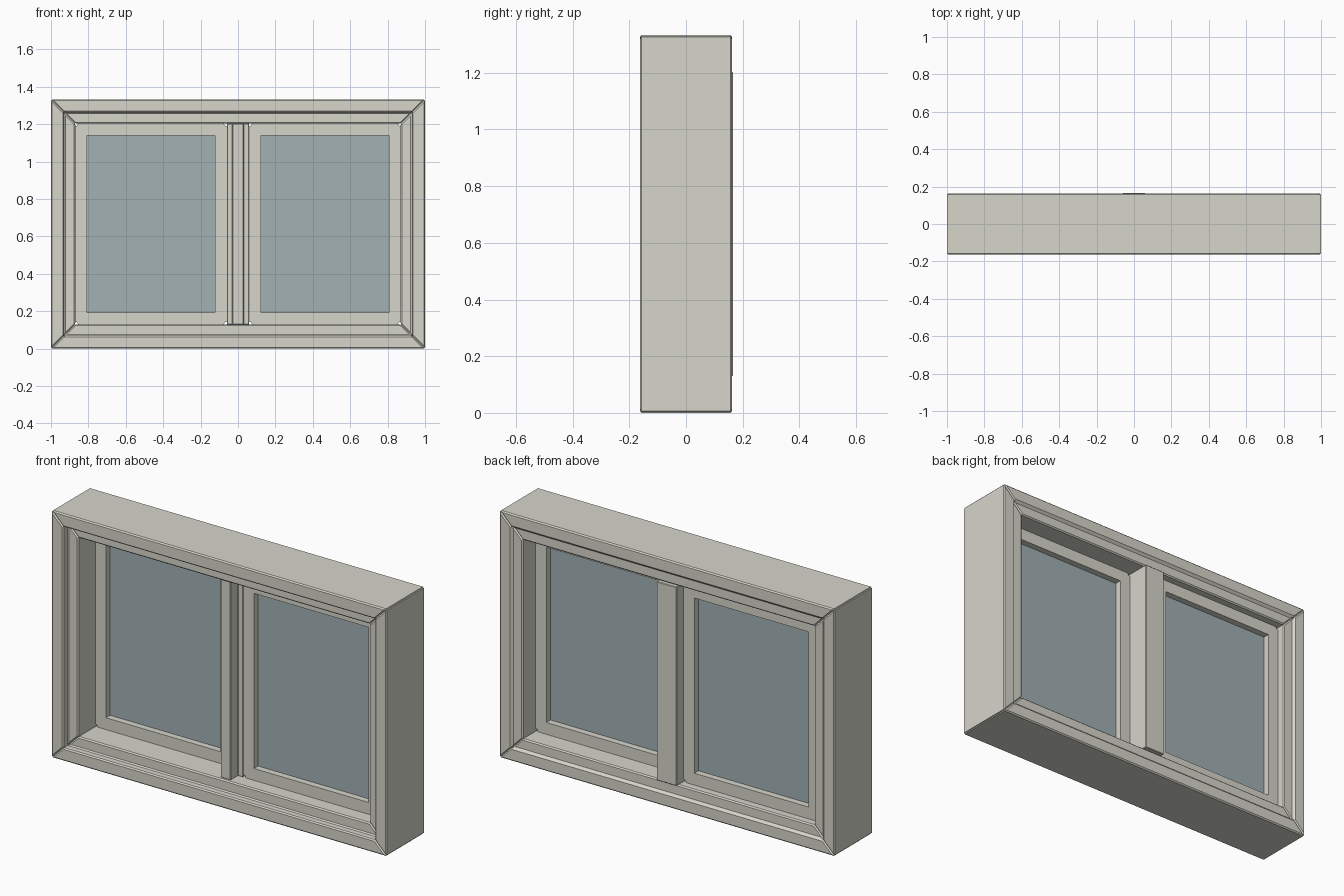
import bpy, bmesh, math
from mathutils import Vector

if "Cube" in bpy.data.objects:
    bpy.data.objects.remove(bpy.data.objects["Cube"])

H = 1.333      # overall height
INSET = 0.13   # total width of the outer frame


def material(name, rgb):
    m = bpy.data.materials.new(name)
    m.diffuse_color = (*rgb, 1)
    m.use_nodes = True
    m.node_tree.nodes["Principled BSDF"].inputs["Base Color"].default_value = m.diffuse_color
    return m


FRAME = material("warm_grey_frame", (0.68, 0.67, 0.60))
GLASS = material("blue_grey_glass", (0.36, 0.44, 0.45))


def finish(name, bm, mat, bevel=0.0, angle=30):
    bmesh.ops.recalc_face_normals(bm, faces=bm.faces[:])
    me = bpy.data.meshes.new(name)
    bm.to_mesh(me)
    bm.free()
    me.materials.append(mat)
    ob = bpy.data.objects.new(name, me)
    bpy.context.collection.objects.link(ob)
    if bevel:
        mod = ob.modifiers.new("chamfer", 'BEVEL')
        mod.width = bevel
        mod.segments = 1
        mod.limit_method = 'ANGLE'
        mod.angle_limit = math.radians(angle)
    return ob


def prism(name, ring_a, ring_b, mat, bevel=0.0, angle=30):
    """Solid bar between two matching end outlines."""
    bm = bmesh.new()
    a = [bm.verts.new(p) for p in ring_a]
    b = [bm.verts.new(p) for p in ring_b]
    n = len(a)
    for i in range(n):
        j = (i + 1) % n
        bm.faces.new((a[i], a[j], b[j], b[i]))
    bm.faces.new(a)
    bm.faces.new(b)
    return finish(name, bm, mat, bevel, angle)


def mitred_frame(name, x0, x1, z0, z1, profile, bevel, angle=30):
    """Four mitred bars; profile points are (inset from outer edge, y)."""
    corners = [(x0, z0, 1, 1), (x1, z0, -1, 1), (x1, z1, -1, -1), (x0, z1, 1, -1)]
    rings = [[Vector((cx + sx * d, y, cz + sz * d)) for d, y in profile]
             for cx, cz, sx, sz in corners]
    for i, side in enumerate(("bottom", "right", "top", "left")):
        prism(f"{name}_{side}", rings[i], rings[(i + 1) % 4], FRAME, bevel, angle)


def box(name, x0, x1, y0, y1, z0, z1, mat, bevel=0.0):
    outline = [(x0, y0), (x1, y0), (x1, y1), (x0, y1)]
    prism(name, [(x, y, z0) for x, y in outline],
          [(x, y, z1) for x, y in outline], mat, bevel)


# Stepped outer frame
mitred_frame("outer_frame", -1, 1, 0, H,
             [(0, -.163), (.07, -.163), (.07, -.12), (INSET, -.12),
              (INSET, .15), (.07, .15), (.07, .163), (0, .163)], 0.007)

# Two sashes with glass, set at different depths
W, HALF = 0.064, 0.04
for side, x0, x1, yc in (("left", -.87, -.06, .066), ("right", .06, .87, 0.0)):
    mitred_frame(f"{side}_sash", x0, x1, INSET, H - INSET,
                 [(0, yc - HALF), (W, yc - HALF), (W, yc + HALF), (0, yc + HALF)],
                 0.015, 100)
    e = W - 0.012
    box(f"{side}_glass", x0 + e, x1 - e, yc - .005, yc + .005,
        INSET + e, H - INSET - e, GLASS)

# Centre post with T-shaped cross-section
tee = [(-.03, -.105), (.03, -.105), (.03, -.042), (.06, -.042),
       (.06, .166), (-.06, .166), (-.06, -.042), (-.03, -.042)]
prism("centre_post", [(x, y, INSET) for x, y in tee],
      [(x, y, H - INSET) for x, y in tee], FRAME, 0.003)
